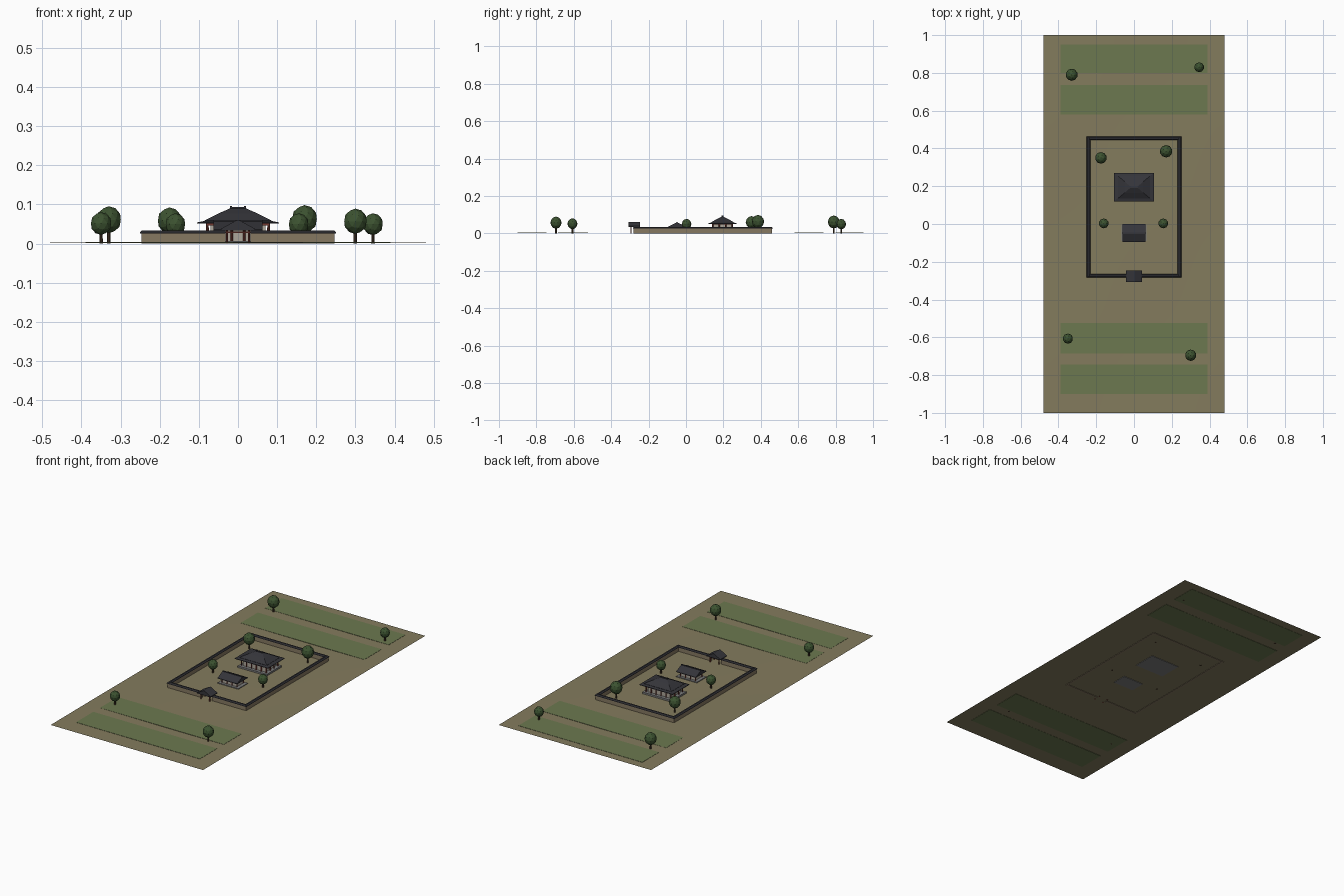
import bpy, bmesh, math

if "Cube" in bpy.data.objects:
    bpy.data.objects.remove(bpy.data.objects["Cube"])


def mat(name, r, g, b):
    m = bpy.data.materials.new(name)
    m.diffuse_color = (r, g, b, 1)
    m.use_nodes = True
    m.node_tree.nodes["Principled BSDF"].inputs["Base Color"].default_value = m.diffuse_color
    return m


EARTH = mat("earth", .23, .20, .11)
CROP = mat("crop", .15, .19, .08)
TILE = mat("tile", .035, .035, .042)
PLASTER = mat("plaster", .24, .19, .12)
STONE = mat("stone", .2, .2, .2)
PALE = mat("pale_wall", .42, .38, .32)
RED = mat("red_wood", .17, .04, .03)
BARK = mat("bark", .06, .035, .02)
LEAF = mat("leaf", .045, .085, .03)


def finish(name, bm, m):
    bmesh.ops.recalc_face_normals(bm, faces=bm.faces)
    me = bpy.data.meshes.new(name)
    bm.to_mesh(me)
    bm.free()
    me.materials.append(m)
    ob = bpy.data.objects.new(name, me)
    bpy.context.collection.objects.link(ob)
    return ob


def box(name, x0, x1, y0, y1, z0, z1, m):
    bm = bmesh.new()
    bmesh.ops.create_cube(bm, size=1)
    for v in bm.verts:
        v.co = (x0 if v.co.x < 0 else x1, y0 if v.co.y < 0 else y1, z0 if v.co.z < 0 else z1)
    return finish(name, bm, m)


def tiers(name, cx, cy, rings, m):
    """Stack of rectangles (half x, half y, z) skinned into a closed solid."""
    bm = bmesh.new()
    loops = [[bm.verts.new((cx + sx * hx, cy + sy * hy, z))
              for sx, sy in ((-1, -1), (1, -1), (1, 1), (-1, 1))] for hx, hy, z in rings]
    for a, b in zip(loops, loops[1:]):
        for i in range(4):
            j = (i + 1) % 4
            bm.faces.new((a[i], a[j], b[j], b[i]))
    bm.faces.new(loops[0])
    bm.faces.new(loops[-1])
    return finish(name, bm, m)


def post(name, x, y, z0, z1, r, m):
    bm = bmesh.new()
    bmesh.ops.create_cone(bm, cap_ends=True, segments=8, radius1=r, radius2=r * .9, depth=z1 - z0)
    bmesh.ops.translate(bm, vec=(x, y, (z0 + z1) / 2), verts=bm.verts)
    return finish(name, bm, m)


def tree(x, y, r):
    post("tree_trunk", x, y, 0, 1.5 * r, .0045, BARK)
    bm = bmesh.new()
    bmesh.ops.create_icosphere(bm, subdivisions=2, radius=1)
    for v in bm.verts:
        v.co = (x + v.co.x * r, y + v.co.y * r, 1.9 * r + v.co.z * r * 1.08)
    finish("tree_crown", bm, LEAF)


# gently rolling ground sheet
bm = bmesh.new()
bmesh.ops.create_grid(bm, x_segments=24, y_segments=48, size=1)
for v in bm.verts:
    x, y = v.co.x * .48, v.co.y
    v.co = (x, y, .0022 + .0007 * math.sin(7 * x + 1) * math.cos(5 * y))
for f in bm.faces:
    f.smooth = True
finish("ground", bm, EARTH)

# crop fields
for y0, y1 in ((.80, .95), (.58, .735), (-.685, -.525), (-.90, -.745)):
    box("field", -.39, .39, y0, y1, .001, .0036, CROP)

# enclosure wall with tiled coping, open at the gate
for x0, x1, y0, y1 in ((-.247, -.235, -.28, .46), (.235, .247, -.28, .46), (-.235, .235, .448, .46),
                       (-.235, -.032, -.28, -.268), (.032, .235, -.28, -.268)):
    box("enclosure_wall", x0, x1, y0, y1, 0, .027, PLASTER)
    cx, cy, hx, hy = (x0 + x1) / 2, (y0 + y1) / 2, (x1 - x0) / 2, (y1 - y0) / 2
    ex, ey = (.004, .004) if hx < hy else (0, .004)
    tiers("wall_coping", cx, cy, ((hx + ex, hy + ey, .026), (hx + ex, hy + ey, .029),
                                  (hx - ex / 2, hy - ey / 2, .034)), TILE)

# gate: posts, lintels and a gable roof with its ridge along y
for x in (-.028, .028):
    for y in (-.294, -.258):
        post("gate_post", x, y, 0, .037, .003, RED)
for y in (-.294, -.258):
    box("gate_lintel", -.032, .032, y - .002, y + .002, .027, .031, RED)
tiers("gate_roof", 0, -.277, ((.043, .03, .034), (.043, .03, .038), (.003, .03, .06)), TILE)

# front hall with gable roof
box("front_hall_base", -.065, .065, -.09, -.005, 0, .007, STONE)
box("front_hall_walls", -.046, .046, -.075, -.02, .007, .036, PALE)
for x in (-.048, -.016, .016, .048):
    for y in (-.077, -.018):
        post("front_hall_column", x, y, .007, .036, .003, RED)
tiers("front_hall_roof", 0, -.048, ((.062, .048, .033), (.062, .048, .036), (.062, .004, .057)), TILE)
box("front_hall_ridge", -.063, .063, -.051, -.045, .055, .06, TILE)

# main hall with flared hip roof
box("main_hall_base", -.092, .092, .128, .262, 0, .012, STONE)
box("main_hall_walls", -.07, .07, .147, .243, .012, .053, PALE)
for i in range(6):
    for y in (.143, .247):
        post("main_hall_column", -.078 + .0312 * i, y, .012, .053, .0035, RED)
for x in (-.078, .078):
    for y in (.178, .212):
        post("main_hall_column", x, y, .012, .053, .0035, RED)
box("main_hall_beam", -.081, .081, .140, .250, .046, .052, RED)
tiers("main_hall_eaves", 0, .195, ((.105, .075, .051), (.105, .075, .054), (.085, .058, .058)), STONE).data.materials[0] = TILE
tiers("main_hall_roof", 0, .195, ((.086, .06, .056), (.086, .06, .059), (.05, .03, .077), (.02, .004, .09)), TILE)
box("main_hall_ridge", -.02, .02, .191, .199, .087, .093, TILE)
for x in (-.018, .018):
    box("ridge_end", x - .003, x + .003, .19, .2, .088, .096, TILE)

# trees
for t in ((-.33, .79, .032), (.345, .83, .026), (-.175, .35, .031), (.17, .385, .033),
          (-.16, .003, .026), (.155, .003, .026), (-.35, -.607, .027), (.30, -.695, .03)):
    tree(*t)
